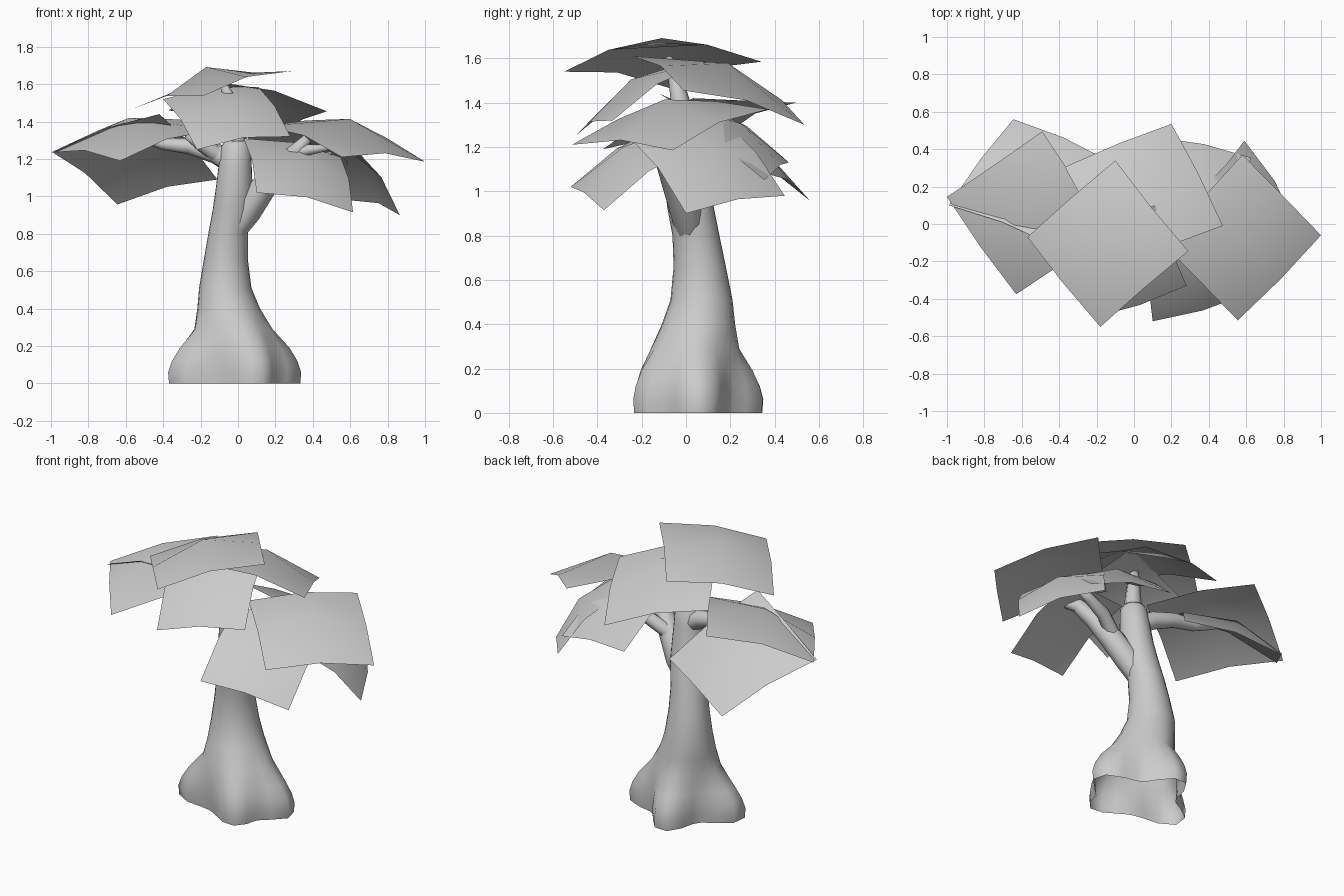
import bpy, math
from mathutils import Vector

if "Cube" in bpy.data.objects:
    bpy.data.objects.remove(bpy.data.objects["Cube"])


def make_object(name, verts, faces):
    mesh = bpy.data.meshes.new(name)
    mesh.from_pydata([tuple(v) for v in verts], [], faces)
    mesh.update()
    for p in mesh.polygons:
        p.use_smooth = True
    ob = bpy.data.objects.new(name, mesh)
    bpy.context.collection.objects.link(ob)
    return ob


def loft(name, rings):
    """Skin a list of equal-sized rings, open at the bottom, closed on top."""
    n = len(rings[0])
    verts = [v for r in rings for v in r]
    faces = []
    for i in range(len(rings) - 1):
        for j in range(n):
            k = (j + 1) % n
            faces.append((i * n + j, i * n + k, (i + 1) * n + k, (i + 1) * n + j))
    top = (len(rings) - 1) * n
    faces.append(tuple(range(top, top + n)))
    return make_object(name, verts, faces)


def branch(name, points, sides=8):
    """Tapered tube through (x, y, z, radius) points."""
    pos = [Vector(p[:3]) for p in points]
    rings = []
    for i, p in enumerate(points):
        d = (pos[min(i + 1, len(pos) - 1)] - pos[max(i - 1, 0)]).normalized()
        u = d.cross(Vector((0, 1, 0.1))).normalized()
        v = d.cross(u)
        rings.append([pos[i] + p[3] * (math.cos(a) * u + math.sin(a) * v)
                      for a in (2 * math.pi * j / sides for j in range(sides))])
    return loft(name, rings)


def leaf_card(name, corners, dome):
    """Bent square sheet: 2 x 2 faces raised in the middle."""
    a, b, c, d = [Vector(p) for p in corners]
    n = (c - a).cross(d - b).normalized()
    if n.z < 0:
        n = -n
    verts = []
    for j in range(3):
        for i in range(3):
            u, v = i / 2, j / 2
            p = a.lerp(b, u).lerp(d.lerp(c, u), v)
            lift = dome if i == j == 1 else 0.035 if (i == 1 or j == 1) else 0
            verts.append(p + n * lift)
    faces = [(k, k + 1, k + 4, k + 3) for k in (0, 1, 3, 4)]
    ob = make_object(name, verts, faces)
    if ob.data.polygons[0].normal.z < 0:
        ob.data.flip_normals()
    return ob


# Trunk with four flared root lobes: lobe angle (degrees) and reach
LOBES = [(191, .37), (302, .31), (366, .365), (100, .335)]
# centre x, centre y, z, radius, flare amount
TRUNK = [(-.02, .03, 0, .185, 1), (-.02, .03, .06, .19, 1),
         (-.02, .03, .12, .195, .85), (-.02, .03, .19, .195, .6),
         (-.025, .035, .29, .19, .12), (-.05, .055, .40, .163, .03),
         (-.068, .07, .51, .14, 0), (-.065, .062, .66, .118, 0),
         (-.053, .045, .80, .106, 0), (-.03, .02, .93, .105, 0),
         (-.02, 0, 1.05, .098, 0), (-.015, -.01, 1.17, .088, 0),
         (-.01, -.015, 1.27, .078, 0), (-.01, -.015, 1.295, .06, 0)]
rings = []
for cx, cy, z, r, flare in TRUNK:
    ring = []
    for j in range(24):
        t = 2 * math.pi * j / 24
        rad = r
        for ang, reach in LOBES:
            diff = (math.degrees(t) - ang + 180) % 360 - 180
            rad += flare * (reach - .19) * math.exp(-(diff / 27) ** 2)
        ring.append((cx + rad * math.cos(t), cy + rad * math.sin(t), z))
    rings.append(ring)
loft("trunk", rings)

# Branches
branch("right_limb", [(-.03, .02, .80, .06), (.05, 0, .92, .075), (.13, -.04, 1.04, .07),
                      (.23, -.09, 1.16, .055), (.32, -.14, 1.25, .042), (.37, -.16, 1.31, .025)])
branch("right_limb_twig", [(.29, -.12, 1.22, .035), (.38, -.17, 1.25, .03),
                           (.48, -.2, 1.26, .015)])
branch("right_back_branch", [(.12, -.03, 1.05, .045), (.25, .02, 1.14, .04),
                             (.38, .05, 1.18, .032), (.5, .05, 1.23, .012)])
branch("left_branch", [(0, -.01, 1.16, .06), (-.12, .02, 1.23, .055), (-.26, .05, 1.27, .045),
                       (-.4, .06, 1.28, .032), (-.55, .07, 1.32, .012)])
branch("left_twig", [(-.12, .0, 1.23, .045), (-.2, -.03, 1.28, .035), (-.27, -.06, 1.33, .025)])
branch("top_twig", [(0, -.01, 1.2, .06), (-.01, -.02, 1.38, .045), (-.04, -.05, 1.52, .032),
                    (-.08, -.08, 1.6, .02)])

# Leaf sheets: four corners in order, then height of the dome
CARDS = {
    "leaf_top": ([(-.10, .34, 1.585), (.29, -.145, 1.67), (-.18, -.55, 1.54), (-.57, -.07, 1.465)], .13),
    "leaf_right": ([(1, -.06, 1.185), (.58, .37, 1.37), (.135, -.085, 1.375), (.555, -.515, 1.21)], .135),
    "leaf_front": ([(-.22, -.50, 1.25), (.28, -.33, 1.32), (.11, .10, 1.585), (-.40, -.06, 1.52)], .10),
    "leaf_back": ([(.20, .535, 1.30), (.475, -.01, 1.455), (-.095, -.24, 1.61), (-.37, .305, 1.46)], .13),
    "leaf_left": ([(-1, .145, 1.235), (-.49, .495, 1.40), (-.12, -.03, 1.355), (-.63, -.375, 1.19)], .13),
    "leaf_left_low": ([(-.645, .56, .957), (-.11, .325, 1.09), (-.42, -.12, 1.44), (-.99, .10, 1.235)], .11),
    "leaf_front_low": ([(.10, -.52, 1.02), (.615, -.37, .915), (.55, .07, 1.21), (.03, -.07, 1.31)], .11),
    "leaf_right_low": ([(.865, 0, .90), (.59, .445, .98), (.35, .17, 1.32), (.62, -.27, 1.26)], .10),
    "leaf_back_low": ([(.11, .465, 1.13), (.625, .355, 1.05), (.515, -.06, 1.30), (0, .05, 1.40)], .10),
}
for name, (corners, dome) in CARDS.items():
    leaf_card(name, corners, dome)
